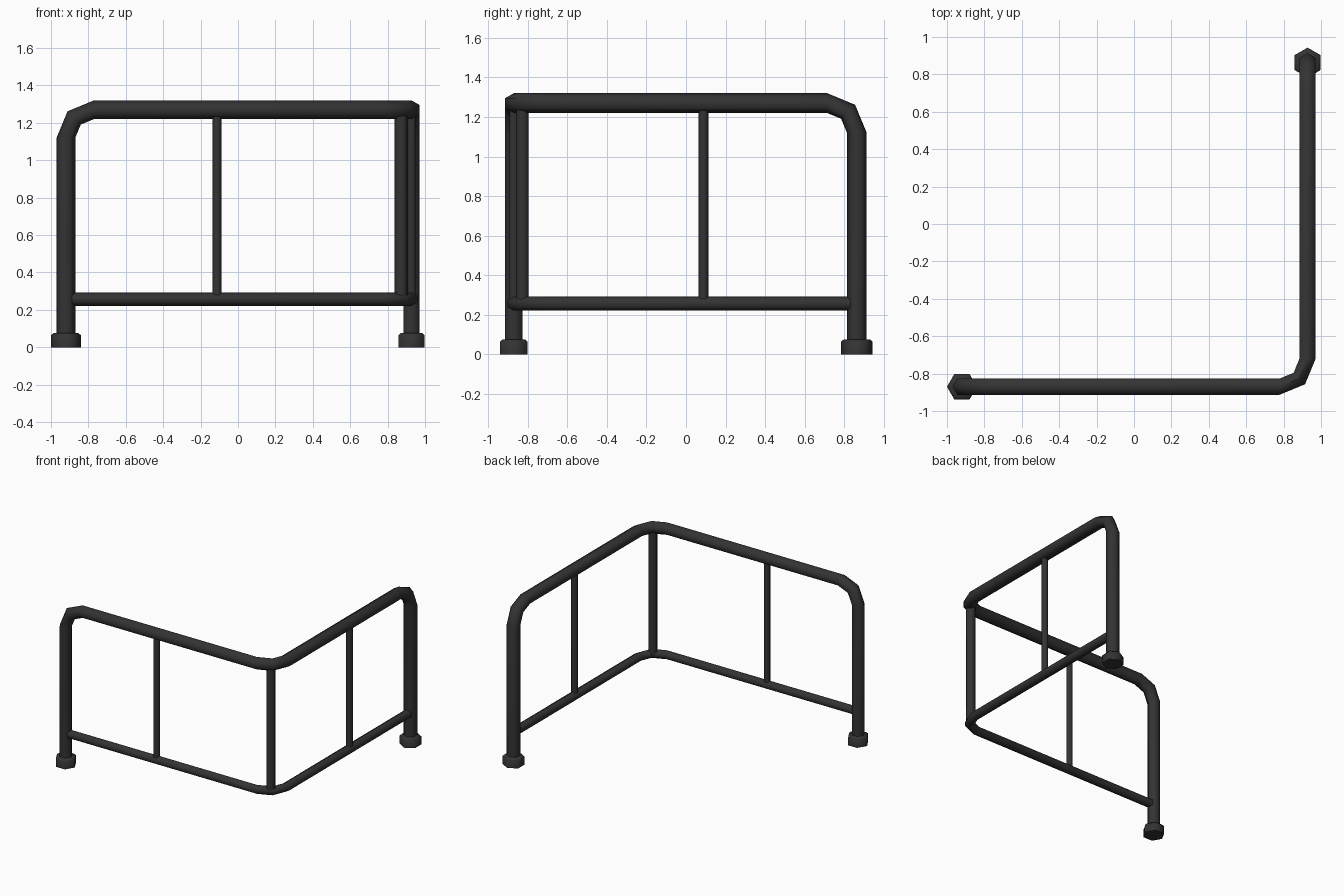
import bpy, bmesh, math
from mathutils import Vector

if "Cube" in bpy.data.objects:
    bpy.data.objects.remove(bpy.data.objects["Cube"])

mat = bpy.data.materials.new("dark grey metal")
mat.diffuse_color = (0.033, 0.033, 0.033, 1)
mat.use_nodes = True
mat.node_tree.nodes["Principled BSDF"].inputs["Base Color"].default_value = mat.diffuse_color

XL, XR, YF, YB = -0.92, 0.928, -0.87, 0.863   # post and rail centre lines
BEND = 0.15
X, Y, Z = Vector((1, 0, 0)), Vector((0, 1, 0)), Vector((0, 0, 1))


def finish(name, rings):
    """Skin a list of six-sided rings into a capped solid."""
    bm = bmesh.new()
    loops = [[bm.verts.new(p) for p in r] for r in rings]
    for a, b in zip(loops, loops[1:]):
        for i in range(6):
            j = (i + 1) % 6
            bm.faces.new((a[i], a[j], b[j], b[i]))
    bm.faces.new(loops[0])
    bm.faces.new(loops[-1])
    bmesh.ops.recalc_face_normals(bm, faces=bm.faces)
    me = bpy.data.meshes.new(name)
    bm.to_mesh(me)
    bm.free()
    me.materials.append(mat)
    ob = bpy.data.objects.new(name, me)
    bpy.context.collection.objects.link(ob)
    bpy.ops.object.select_all(action='DESELECT')
    ob.select_set(True)
    bpy.context.view_layer.objects.active = ob
    bpy.ops.object.shade_smooth_by_angle(angle=math.radians(62))
    return ob


def ring(c, corner, flat, r):
    """Hexagon with points along 'corner' and flats along 'flat'."""
    return [Vector(c) + r * (math.cos(k * math.pi / 3) * corner
                             + math.sin(k * math.pi / 3) * flat) for k in range(6)]


def column(name, x, y, axis, levels):
    """Upright hexagon column from (height, radius) levels."""
    return finish(name, [ring((x, y, z), axis, Z.cross(axis), r) for z, r in levels])


def bend(corner, d0, d1):
    """Three (point, direction) stations rounding a right-angle corner."""
    centre = Vector(corner) + BEND * (d1 - d0)
    out = []
    for a in (0, math.pi / 4, math.pi / 2):
        p = centre + BEND * (math.sin(a) * d0 - math.cos(a) * d1)
        out.append((p, math.cos(a) * d0 + math.sin(a) * d1))
    return out


def sweep(name, stations, r):
    """Sweep a hexagon, carrying its orientation along the path."""
    rings, up, prev = [], None, None
    for p, d in stations:
        if up is None:
            up = Z.copy() if abs(d.z) < 0.5 else -X
        else:
            up = prev.rotation_difference(d) @ up
        rings.append(ring(p, up, d.cross(up), r))
        prev = d
    return finish(name, rings)


# main frame: post, top rail round the corner, post
TOP = 1.27
sweep("main_frame",
      [(Vector((XL, YF, 0.02)), Z)]
      + bend((XL, YF, TOP), Z, X)
      + bend((XR, YF, TOP), X, Y)
      + bend((XR, YB, TOP), Y, -Z)
      + [(Vector((XR, YB, 0.02)), -Z)], 0.05)

# lower rail
LOW = 0.257
sweep("lower_rail",
      [(Vector((XL + 0.03, YF, LOW)), X)]
      + bend((XR, YF, LOW), X, Y)
      + [(Vector((XR, YB - 0.03, LOW)), Y)], 0.036)

# upright bars between the rails
column("front_bar", -0.112, YF, X, [(LOW, 0.025), (TOP, 0.025)])
column("side_bar", XR, 0.088, Y, [(LOW, 0.025), (TOP, 0.025)])
column("corner_bar", 0.872, -0.826, X, [(LOW, 0.036), (TOP - 0.02, 0.036)])

# feet with a chamfered top edge
FOOT = [(0, 0.08), (0.064, 0.08), (0.076, 0.066)]
column("left_foot", XL, YF, X, FOOT)
column("back_foot", XR, YB, Y, FOOT)
